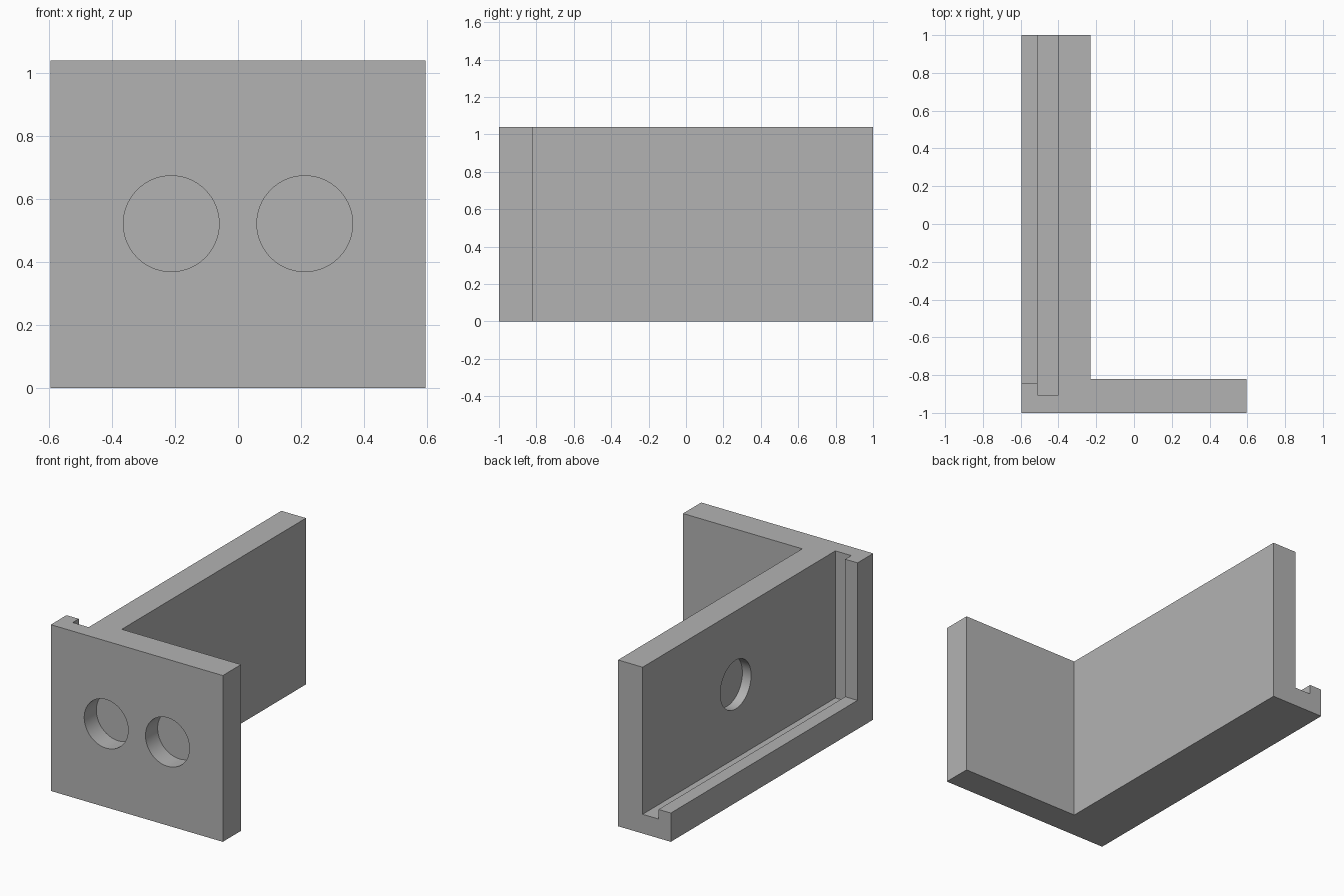
import bpy, math
from mathutils import Vector

if "Cube" in bpy.data.objects:
    bpy.data.objects.remove(bpy.data.objects["Cube"])

grey = bpy.data.materials.new("plain grey")
grey.diffuse_color = (0.45, 0.45, 0.45, 1)
grey.use_nodes = True
grey.node_tree.nodes["Principled BSDF"].inputs["Base Color"].default_value = grey.diffuse_color

H = 1.04            # overall height
X0, X1 = -0.595, 0.595


def prism(name, outline, z0, z1):
    """Extrude a counter-clockwise xy outline from z0 to z1."""
    n = len(outline)
    verts = [(x, y, z) for z in (z0, z1) for x, y in outline]
    faces = [tuple(reversed(range(n))), tuple(range(n, 2 * n))]
    faces += [(i, (i + 1) % n, n + (i + 1) % n, n + i) for i in range(n)]
    mesh = bpy.data.meshes.new(name)
    mesh.from_pydata(verts, [], faces)
    mesh.materials.append(grey)
    ob = bpy.data.objects.new(name, mesh)
    bpy.context.collection.objects.link(ob)
    return ob


def box(name, x0, x1, y0, y1, z0, z1):
    return prism(name, [(x0, y0), (x1, y0), (x1, y1), (x0, y1)], z0, z1)


def bore(name, mouth, direction, radius, depth):
    """Cylinder cutter sunk from the mouth along direction."""
    d = Vector(direction)
    extra = 0.04
    bpy.ops.mesh.primitive_cylinder_add(
        vertices=96, radius=radius, depth=depth + extra,
        location=Vector(mouth) + d * (depth - extra) / 2,
        rotation=d.to_track_quat('Z', 'Y').to_euler())
    ob = bpy.context.object
    ob.name = name
    ob.data.materials.append(grey)
    return ob


# L-shaped body: long side wall and front plate
bracket = prism("bracket", [(X0, -1), (X1, -1), (X1, -0.82), (-0.23, -0.82),
                            (-0.23, 1), (X0, 1)], 0, H)

cutters = [
    # side opening, leaving a lip along the bottom and front
    box("opening_cutter", X0 - 0.1, -0.45, -0.845, 1.1, 0.18, H + 0.1),
    # deeper panel slot behind the lip
    box("slot_cutter", -0.51, -0.40, -0.905, 1.15, 0.12, H + 0.15),
    # blind holes in the front plate and the slot wall
    bore("front_hole_left", (-0.212, -1, 0.522), (0, 1, 0), 0.152, 0.12),
    bore("front_hole_right", (0.212, -1, 0.522), (0, 1, 0), 0.152, 0.12),
    bore("side_hole", (-0.40, 0.08, 0.58), (1, 0, 0), 0.152, 0.06),
]

for c in cutters:
    c.hide_render = True
    c.hide_set(True)
    mod = bracket.modifiers.new(c.name, 'BOOLEAN')
    mod.operation = 'DIFFERENCE'
    mod.solver = 'EXACT'
    mod.object = c

# apply the cuts, then drop the cutters
bpy.ops.object.select_all(action='DESELECT')
bpy.context.view_layer.objects.active = bracket
bracket.select_set(True)
for mod in list(bracket.modifiers):
    bpy.ops.object.modifier_apply(modifier=mod.name)
for c in cutters:
    bpy.data.objects.remove(c, do_unlink=True)
bpy.ops.object.shade_smooth_by_angle(angle=math.radians(30))
